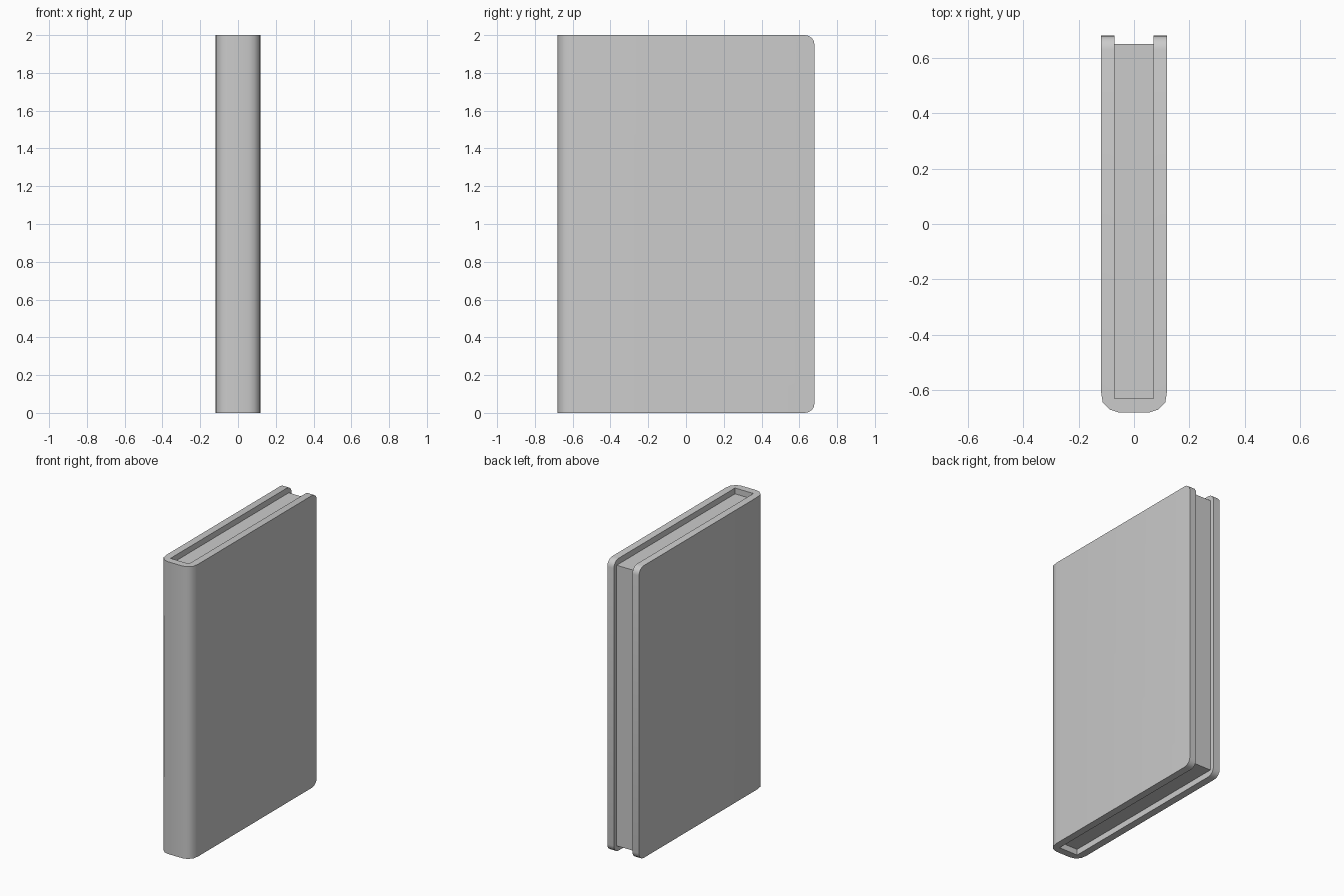
import bpy, bmesh

if "Cube" in bpy.data.objects:
    bpy.data.objects.remove(bpy.data.objects["Cube"])

H = 2.0            # book height
BACK = 0.68        # fore-edge of the boards
INNER = 0.07       # half width of the page block
INSET = 0.04       # pages set back from top and bottom


def finish(name, bm):
    bmesh.ops.recalc_face_normals(bm, faces=bm.faces[:])
    mesh = bpy.data.meshes.new(name)
    bm.to_mesh(mesh)
    bm.free()
    obj = bpy.data.objects.new(name, mesh)
    bpy.context.collection.objects.link(obj)
    return obj


def extrude_profile(points, z0, z1):
    bm = bmesh.new()
    face = bm.faces.new([bm.verts.new((x, y, z0)) for x, y in points])
    top = bmesh.ops.extrude_face_region(bm, geom=[face])["geom"]
    for v in top:
        if isinstance(v, bmesh.types.BMVert):
            v.co.z = z1
    return bm


# Cover: U-shaped section with a rounded spine
half = [(0.056, -0.68), (0.088, -0.67), (0.113, -0.644), (0.12, -0.60),
        (0.12, BACK), (INNER, BACK), (INNER, -0.63)]
profile = half + [(-x, y) for x, y in reversed(half)]
bm = extrude_profile(profile, 0, H)

# Round the free corners of both boards
corners = [e for e in bm.edges
           if all(abs(v.co.y - BACK) < 1e-5 for v in e.verts)
           and abs(e.verts[0].co.z - e.verts[1].co.z) < 1e-5]
bmesh.ops.bevel(bm, geom=corners, offset=0.05, segments=4, profile=0.5,
                affect='EDGES')
cover = finish("book_cover", bm)
bpy.context.view_layer.objects.active = cover
cover.select_set(True)
bpy.ops.object.shade_smooth_by_angle(angle=0.7)

# Page block
pages = [(-INNER, -0.63), (INNER, -0.63), (INNER, 0.65), (-INNER, 0.65)]
finish("page_block", extrude_profile(pages, INSET, H - INSET))
